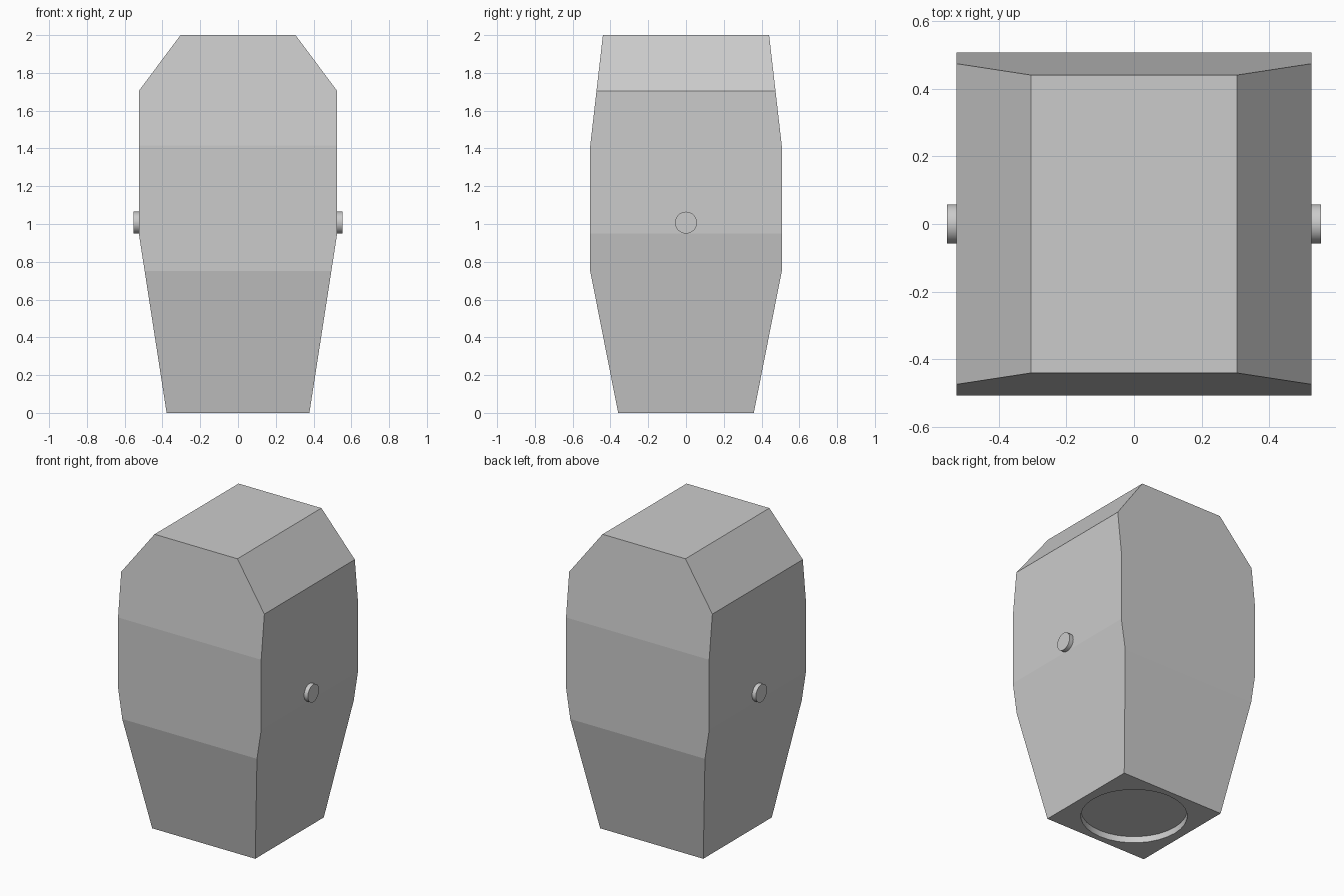
import bpy, bmesh, math

if "Cube" in bpy.data.objects:
    bpy.data.objects.remove(bpy.data.objects["Cube"])


def finish(bm, name):
    bmesh.ops.recalc_face_normals(bm, faces=bm.faces)
    mesh = bpy.data.meshes.new(name)
    bm.to_mesh(mesh)
    bm.free()
    obj = bpy.data.objects.new(name, mesh)
    bpy.context.collection.objects.link(obj)
    return obj


def at(profile, z):
    # half width of a profile of (z, half width) points at a height
    for (z0, w0), (z1, w1) in zip(profile, profile[1:]):
        if z0 <= z <= z1:
            return w0 + (w1 - w0) * (z - z0) / (z1 - z0)


def cylinder(name, radius, depth, location, rotation=(0, 0, 0)):
    bpy.ops.mesh.primitive_cylinder_add(vertices=32, radius=radius, depth=depth,
                                        location=location, rotation=rotation)
    obj = bpy.context.object
    obj.name = name
    bpy.ops.object.shade_smooth_by_angle(angle=math.radians(30))
    return obj


# Tapered body: rectangular sections following the front and side profiles
front = [(0, 0.378), (0.95, 0.525), (1.705, 0.525), (2, 0.304)]
side = [(0, 0.359), (0.75, 0.507), (1.415, 0.507), (2, 0.44)]
heights = sorted({z for z, _ in front + side})
bm = bmesh.new()
rings = []
for z in heights:
    x, y = at(front, z), at(side, z)
    rings.append([bm.verts.new((sx * x, sy * y, z))
                  for sx, sy in ((-1, -1), (1, -1), (1, 1), (-1, 1))])
for a, b in zip(rings, rings[1:]):
    for i in range(4):
        j = (i + 1) % 4
        bm.faces.new((a[i], a[j], b[j], b[i]))
bm.faces.new(rings[0])
bm.faces.new(rings[-1])
body = finish(bm, "body")

# Shallow round recess in the underside
cutter = cylinder("recess_cutter", 0.32, 0.084, (0, 0, 0))
cutter.hide_render = True
cutter.hide_viewport = False
cutter.display_type = 'WIRE'
cut = body.modifiers.new("recess", 'BOOLEAN')
cut.operation = 'DIFFERENCE'
cut.solver = 'EXACT'
cut.object = cutter
bpy.context.view_layer.objects.active = body
bpy.ops.object.modifier_apply(modifier=cut.name)
bpy.data.objects.remove(cutter)

# Round pins on both sides
for s, label in ((-1, "left"), (1, "right")):
    cylinder("pin_" + label, 0.058, 0.06, (s * 0.523, 0, 1.007),
             (0, math.pi / 2, 0))
